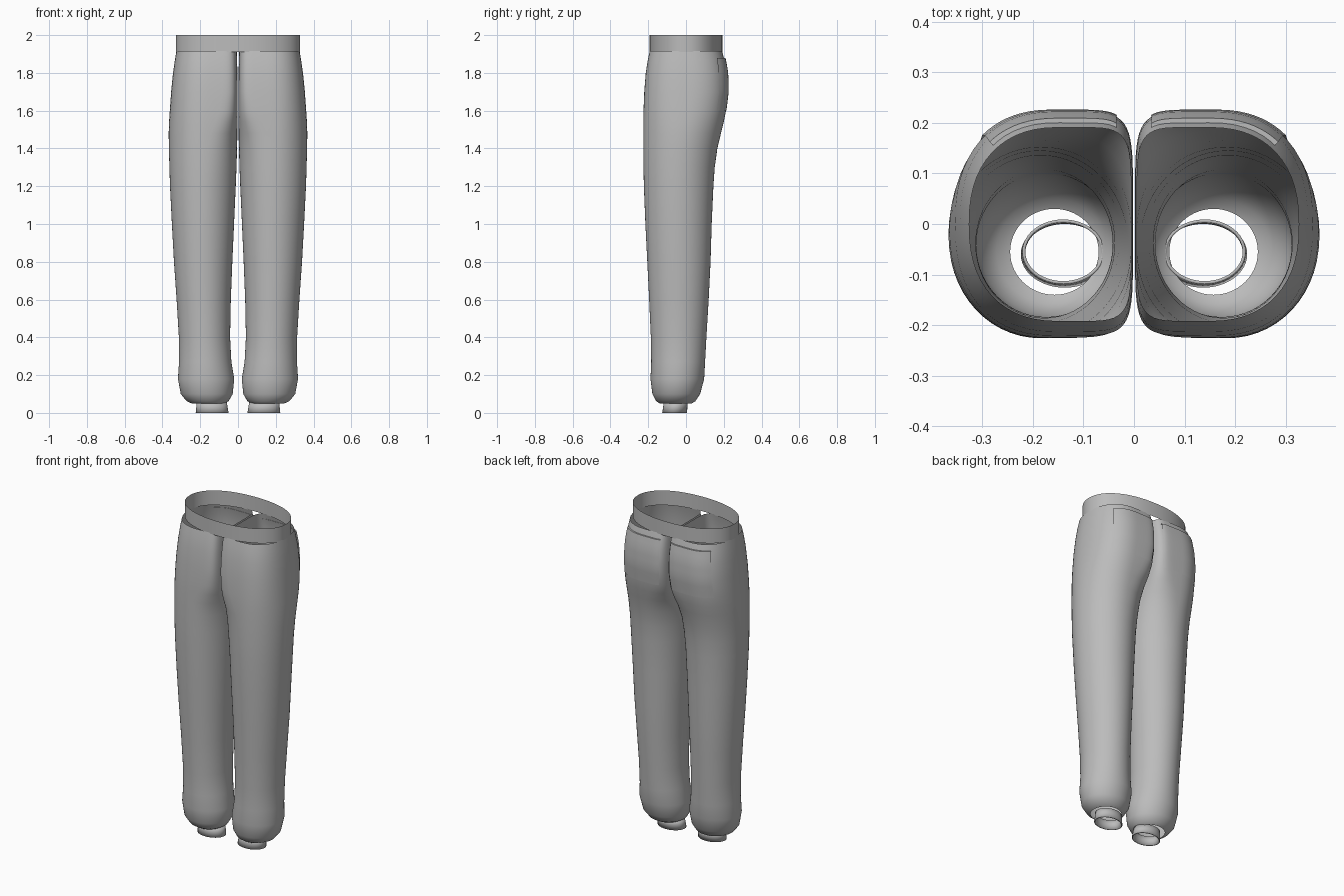
import bpy, bmesh, math

if "Cube" in bpy.data.objects:
    bpy.data.objects.remove(bpy.data.objects["Cube"])

cloth = bpy.data.materials.new("grey cloth")
cloth.diffuse_color = (0.5, 0.5, 0.5, 1)
cloth.use_nodes = True
cloth.node_tree.nodes["Principled BSDF"].inputs["Base Color"].default_value = cloth.diffuse_color

# Leg sections: z, inner x, outer x, front y, back y, inner squareness
SECTIONS = [
    (0.050, 0.070, 0.245, -0.140, 0.030, 2.0),
    (0.062, 0.050, 0.272, -0.158, 0.050, 2.0),
    (0.100, 0.028, 0.303, -0.178, 0.075, 2.0),
    (0.180, 0.020, 0.318, -0.188, 0.096, 2.0),
    (0.270, 0.035, 0.312, -0.184, 0.101, 2.0),
    (0.400, 0.042, 0.313, -0.186, 0.108, 2.0),
    (0.600, 0.038, 0.325, -0.195, 0.120, 2.0),
    (0.800, 0.030, 0.339, -0.205, 0.130, 2.0),
    (1.000, 0.021, 0.350, -0.215, 0.136, 2.0),
    (1.200, 0.012, 0.360, -0.223, 0.145, 2.0),
    (1.300, 0.008, 0.363, -0.225, 0.152, 2.1),
    (1.400, 0.005, 0.366, -0.226, 0.166, 2.3),
    (1.480, 0.003, 0.367, -0.226, 0.185, 2.8),
    (1.540, 0.002, 0.365, -0.226, 0.200, 3.8),
    (1.600, 0.002, 0.361, -0.225, 0.212, 5.0),
    (1.700, 0.002, 0.354, -0.221, 0.222, 6.0),
    (1.800, 0.003, 0.344, -0.213, 0.217, 6.0),
    (1.870, 0.005, 0.334, -0.202, 0.203, 6.0),
    (1.915, 0.006, 0.326, -0.192, 0.191, 6.0),
]


def section_at(z):
    for a, b in zip(SECTIONS, SECTIONS[1:]):
        if z <= b[0]:
            f = (z - a[0]) / (b[0] - a[0])
            return [p + (q - p) * f for p, q in zip(a, b)]
    return SECTIONS[-1]


def leg_point(section, t, grow=0.0):
    """Point on a leg section: round outside, squarer towards the middle."""
    z, xi, xo, yf, yb, n = section
    square = (n - 2) / 4
    cx = (xi + xo) / 2 - 0.02 * square
    c, s = math.cos(t), math.sin(t)
    e = 2 / (2 + 0.35 * square) if c > 0 else 2 / n
    rx = xo - cx if c > 0 else cx - xi
    x = cx + math.copysign(abs(c) ** e, c) * (rx + (grow if c > 0 else 0))
    y = (yf + yb) / 2 + math.copysign(abs(s) ** e, s) * ((yb - yf) / 2 + grow)
    return x, y, z


def loft(name, rings, closed=True, mirror=False, thickness=0.0, angle=50):
    bm = bmesh.new()
    rows = [[bm.verts.new(p) for p in ring] for ring in rings]
    for low, high in zip(rows, rows[1:]):
        n = len(low)
        for i in range(n if closed else n - 1):
            j = (i + 1) % n
            bm.faces.new((low[i], low[j], high[j], high[i]))
    mesh = bpy.data.meshes.new(name)
    bm.to_mesh(mesh)
    bm.free()
    mesh.materials.append(cloth)
    ob = bpy.data.objects.new(name, mesh)
    bpy.context.collection.objects.link(ob)
    if thickness:
        mod = ob.modifiers.new("thickness", "SOLIDIFY")
        mod.thickness = thickness
    if mirror:
        ob.modifiers.new("other side", "MIRROR")
        ob.modifiers["other side"].use_mirror_merge = False
    bpy.ops.object.select_all(action="DESELECT")
    ob.select_set(True)
    bpy.context.view_layer.objects.active = ob
    bpy.ops.object.shade_smooth_by_angle(angle=math.radians(angle))
    return ob


def ellipse(cx, cy, rx, ry, z, e=1.0, n=48):
    ring = []
    for i in range(n):
        c, s = math.cos(math.tau * i / n), math.sin(math.tau * i / n)
        ring.append((cx + rx * math.copysign(abs(c) ** e, c),
                     cy + ry * math.copysign(abs(s) ** e, s), z))
    return ring


# Legs, open at the waist and ankle
N = 56
loft("trouser_legs", [[leg_point(s, math.tau * i / N) for i in range(N)]
                      for s in SECTIONS], mirror=True)

# Waistband
loft("waistband", [ellipse(0, 0, 0.329, 0.193, z, 0.92, 64) for z in (1.91, 2.0)])

# Ankle cuffs
loft("ankle_cuffs", [ellipse(0.137, -0.060, 0.087, 0.066, 0.0),
                     ellipse(0.138, -0.057, 0.083, 0.064, 0.03),
                     ellipse(0.140, -0.055, 0.081, 0.064, 0.055)],
     mirror=True, thickness=0.006)

# Back pockets, following the seat and standing proud at the top edge
pocket = []
for k in range(9):
    z = 1.60 + 0.28 * k / 8
    row = [leg_point(section_at(z), math.radians(48 + 72 * i / 16), 0.002 + 0.007 * k / 8)
           for i in range(17)]
    pocket.append(row)
pocket.append([leg_point(section_at(1.88), math.radians(48 + 72 * i / 16), -0.002)
               for i in range(17)])
loft("back_pockets", pocket, closed=False, mirror=True)
